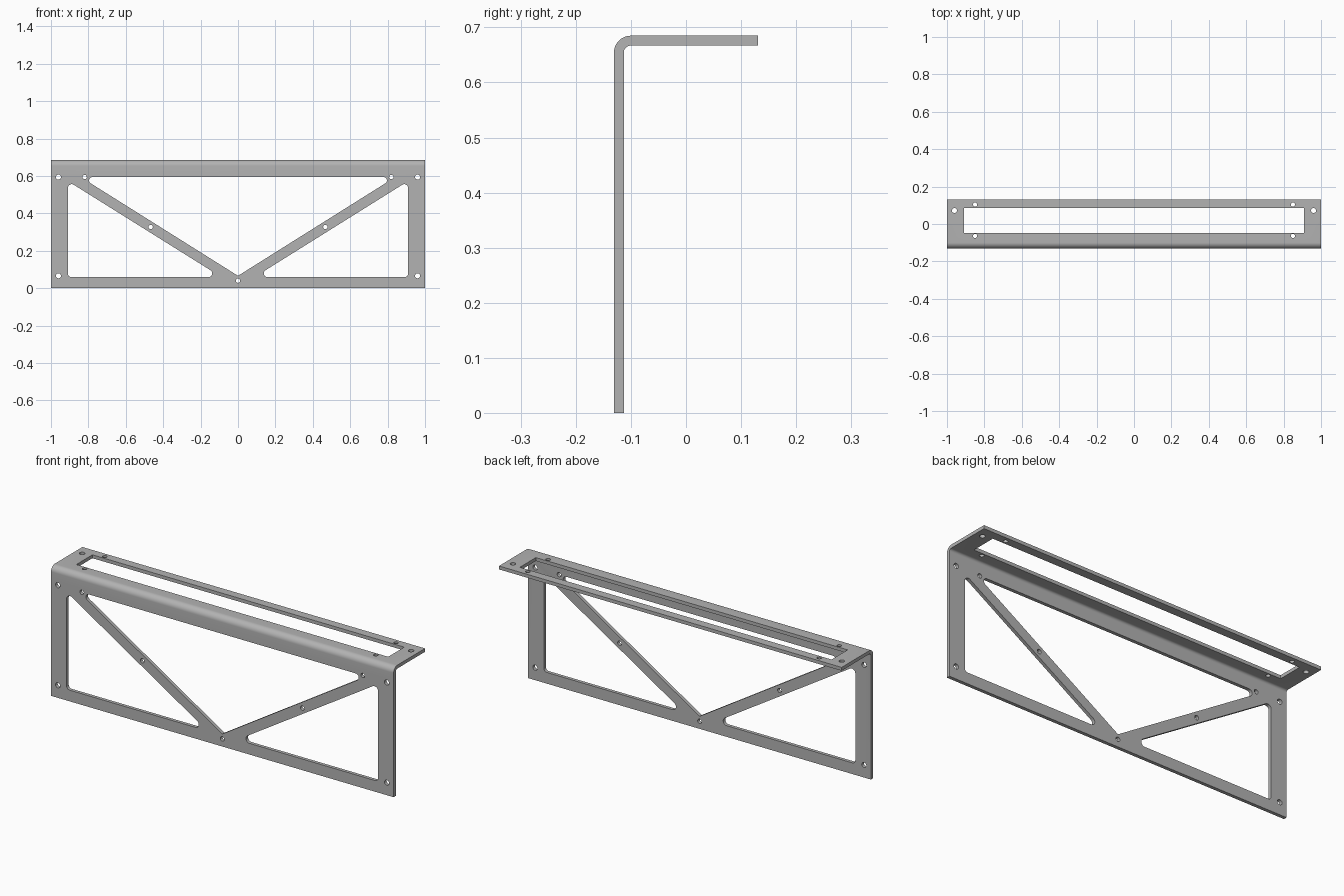
import bpy, bmesh, math
from mathutils import Vector

cube = bpy.data.objects.get("Cube")
if cube:
    bpy.data.objects.remove(cube, do_unlink=True)

# Bracket dimensions
HALF, DEPTH, TOP, THICK = 1.0, 0.131, 0.685, 0.018
BEND = 0.031

steel = bpy.data.materials.new("grey_steel")
steel.use_nodes = True
colour = (0.45, 0.45, 0.45, 1)
steel.diffuse_color = colour
steel.node_tree.nodes["Principled BSDF"].inputs["Base Color"].default_value = colour


def arc(cx, cy, r, start, end, n=10):
    return [(cx + r * math.cos(start + (end - start) * i / n),
             cy + r * math.sin(start + (end - start) * i / n)) for i in range(n + 1)]


def circle(cx, cy, r):
    return arc(cx, cy, r, 0, math.tau, 24)[:-1]


def rounded(corners, radius_list):
    """Polygon outline with a fillet at each corner (radius 0 stays sharp)."""
    out = []
    for i, (c, r) in enumerate(zip(corners, radius_list)):
        p = Vector(c)
        a = (Vector(corners[i - 1]) - p).normalized()
        b = (Vector(corners[(i + 1) % len(corners)]) - p).normalized()
        if r == 0:
            out.append(tuple(p))
            continue
        half = a.angle(b) / 2
        centre = p + (a + b).normalized() * r / math.sin(half)
        s = p + a * r / math.tan(half) - centre
        e = p + b * r / math.tan(half) - centre
        start = math.atan2(s.y, s.x)
        sweep = (math.atan2(e.y, e.x) - start + math.pi) % math.tau - math.pi
        out += arc(centre.x, centre.y, r, start, start + sweep, 8)
    return out


def prism(bm, outline, place, low, high):
    """Extrude a 2D outline; place maps (u, v, depth) to 3D."""
    a = [bm.verts.new(place(u, v, low)) for u, v in outline]
    b = [bm.verts.new(place(u, v, high)) for u, v in outline]
    bm.faces.new(a)
    bm.faces.new(b[::-1])
    for i in range(len(a)):
        j = (i + 1) % len(a)
        bm.faces.new((a[i], b[i], b[j], a[j]))


def make_object(name, bm):
    bmesh.ops.recalc_face_normals(bm, faces=bm.faces)
    mesh = bpy.data.meshes.new(name)
    bm.to_mesh(mesh)
    bm.free()
    mesh.materials.append(steel)
    obj = bpy.data.objects.new(name, mesh)
    bpy.context.scene.collection.objects.link(obj)
    return obj


def mirrored(outline):
    return [(-u, v) for u, v in outline]


# Folded sheet: L profile with a rounded bend, extruded along x
cy, cz = -DEPTH + BEND, TOP - BEND
profile = [(-DEPTH, 0)]
profile += arc(cy, cz, BEND, math.pi, math.pi / 2)
profile += [(DEPTH, TOP), (DEPTH, TOP - THICK)]
profile += arc(cy, cz, BEND - THICK, math.pi / 2, math.pi)
profile += [(-DEPTH + THICK, 0)]
bm = bmesh.new()
prism(bm, profile, lambda u, v, d: (d, u, v), -HALF, HALF)
bracket = make_object("folded_bracket", bm)

# Front openings: centre triangle, two side triangles, bolt holes
centre = rounded([(0, 0.066), (0.841, 0.594), (-0.841, 0.594)], [0, 0.018, 0.018])
side = rounded([(0.909, 0.059), (0.909, 0.572), (0.088, 0.059)], [0.018, 0.02, 0.02])
front = [centre, side, mirrored(side), circle(0, 0.04, 0.0115)]
for x, z, r in [(0.96, 0.594, 0.0135), (0.96, 0.066, 0.0135),
                (0.82, 0.594, 0.0115), (0.467, 0.327, 0.0115)]:
    hole = circle(x, z, r)
    front += [hole, mirrored(hole)]

# Top openings: long window and bolt holes
top = [[(-0.91, -0.048), (0.91, -0.048), (0.91, 0.086), (-0.91, 0.086)]]
for x, y, r in [(0.96, 0.072, 0.0135), (0.85, 0.104, 0.0115), (0.85, -0.064, 0.0115)]:
    hole = circle(x, y, r)
    top += [hole, mirrored(hole)]

bm = bmesh.new()
for outline in front:
    prism(bm, outline, lambda u, v, d: (u, d, v), -DEPTH - 0.03, -DEPTH + THICK + 0.01)
for outline in top:
    prism(bm, outline, lambda u, v, d: (u, v, d), TOP - THICK - 0.02, TOP + 0.03)
cutter = make_object("opening_cutter", bm)
cutter.hide_render = True

# Cut the openings and smooth the bend
cut = bracket.modifiers.new("openings", 'BOOLEAN')
cut.operation = 'DIFFERENCE'
cut.solver = 'EXACT'
cut.object = cutter
bpy.ops.object.select_all(action='DESELECT')
bracket.select_set(True)
bpy.context.view_layer.objects.active = bracket
bpy.ops.object.modifier_apply(modifier=cut.name)
bpy.data.objects.remove(cutter, do_unlink=True)
bpy.ops.object.shade_smooth_by_angle(angle=math.radians(30))
